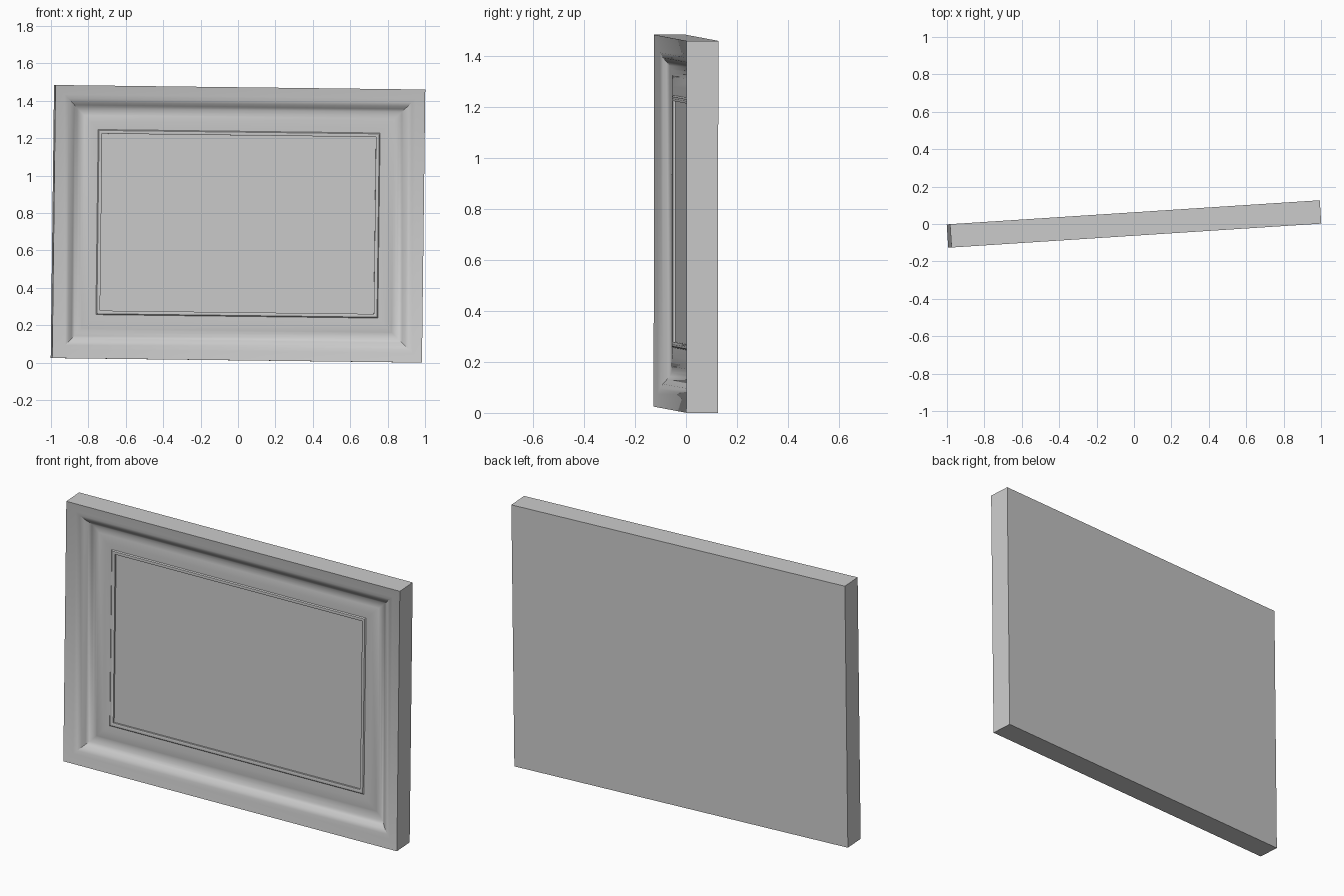
import bpy, bmesh
from math import radians
from mathutils import Matrix

cube = bpy.data.objects.get("Cube")
if cube:
    bpy.data.objects.remove(cube, do_unlink=True)

WIDTH, HEIGHT, DEPTH = 1.981, 1.46, 0.125
FRAME = 0.257

# Whole piece hangs slightly turned and tilted
POSE = (Matrix.Translation((0, 0, 0.7425))
        @ Matrix.Rotation(radians(3.7), 4, "Z")
        @ Matrix.Rotation(radians(0.7), 4, "Y"))

grey = bpy.data.materials.new("plain grey")
grey.use_nodes = True
grey.diffuse_color = (0.6, 0.6, 0.6, 1)
grey.node_tree.nodes["Principled BSDF"].inputs["Base Color"].default_value = grey.diffuse_color


def mitred_solid(name, profile):
    """Sweep (inset, depth behind front) points round a rectangle, capping both ends."""
    bm = bmesh.new()
    rings = []
    for inset, depth in profile:
        w, h, y = WIDTH / 2 - inset, HEIGHT / 2 - inset, depth - DEPTH / 2
        rings.append([bm.verts.new((sx * w, y, sz * h))
                      for sx, sz in ((-1, -1), (1, -1), (1, 1), (-1, 1))])
    for a, b in zip(rings, rings[1:]):
        for i in range(4):
            j = (i + 1) % 4
            bm.faces.new((a[i], a[j], b[j], b[i]))
    bm.faces.new(rings[0])
    bm.faces.new(rings[-1])
    bmesh.ops.recalc_face_normals(bm, faces=bm.faces)
    mesh = bpy.data.meshes.new(name)
    bm.to_mesh(mesh)
    bm.free()
    obj = bpy.data.objects.new(name, mesh)
    bpy.context.collection.objects.link(obj)
    mesh.materials.append(grey)
    obj.matrix_world = POSE
    return obj


# Moulded frame: back, outer edge, shallow lip, steep cove, flat, inner bead, recess
frame = mitred_solid("picture_frame", [
    (0, DEPTH), (0, 0), (0.025, 0.007), (0.05, 0.012), (0.07, 0.019),
    (0.09, 0.03), (0.105, 0.043), (0.12, 0.055), (0.135, 0.061), (0.152, 0.062),
    (0.16, 0.06), (0.2, 0.059), (0.235, 0.061), (0.24, 0.056), (0.248, 0.055),
    (FRAME, 0.059), (FRAME, 0.09)])
bpy.ops.object.select_all(action="DESELECT")
frame.select_set(True)
bpy.context.view_layer.objects.active = frame
bpy.ops.object.shade_smooth_by_angle(angle=radians(35))

# Flat picture panel set into the recess
mitred_solid("picture_panel", [(FRAME - 0.004, 0.095), (FRAME - 0.004, 0.069)])
